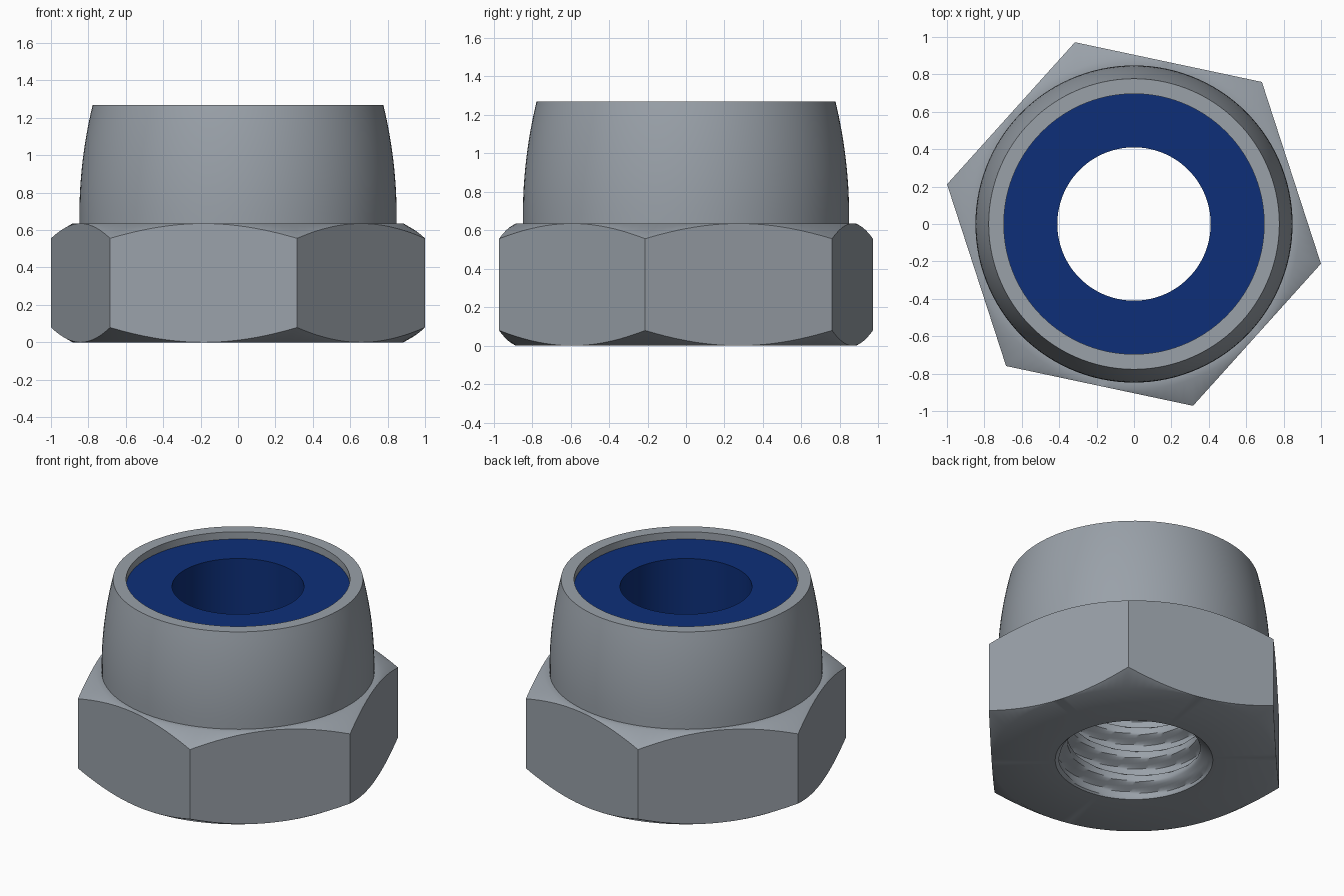
import bpy, bmesh, math

if "Cube" in bpy.data.objects:
    bpy.data.objects.remove(bpy.data.objects["Cube"])

SEG = 120                     # steps around, a multiple of the six flats
START = math.radians(48)      # angle of one hex corner
APOTHEM, HEX_H = 0.885, 0.635
SLOPE = math.tan(math.radians(30))
BORE, ROOT, PITCH = 0.412, 0.485, 0.17
SEAT, RIM = 0.82, 1.27


def material(name, rgb):
    m = bpy.data.materials.new(name)
    m.diffuse_color = (*rgb, 1)
    m.use_nodes = True
    m.node_tree.nodes["Principled BSDF"].inputs["Base Color"].default_value = m.diffuse_color
    return m


def loft(name, rows, mat):
    """Closed ring of quads; each row maps an angle to (radius, height)."""
    bm = bmesh.new()
    grid = []
    for row in rows:
        ring = []
        for i in range(SEG):
            a = START + math.tau * i / SEG
            r, z = row(a)
            ring.append(bm.verts.new((r * math.cos(a), r * math.sin(a), z)))
        grid.append(ring)
    for j in range(len(grid)):
        lower, upper = grid[j], grid[(j + 1) % len(grid)]
        for i in range(SEG):
            k = (i + 1) % SEG
            bm.faces.new((lower[i], lower[k], upper[k], upper[i]))
    bmesh.ops.remove_doubles(bm, verts=bm.verts, dist=1e-5)
    bmesh.ops.recalc_face_normals(bm, faces=bm.faces)
    me = bpy.data.meshes.new(name)
    bm.to_mesh(me)
    bm.free()
    ob = bpy.data.objects.new(name, me)
    bpy.context.collection.objects.link(ob)
    me.materials.append(mat)
    bpy.context.view_layer.objects.active = ob
    ob.select_set(True)
    bpy.ops.object.shade_smooth_by_angle(angle=math.radians(35))
    ob.select_set(False)
    return ob


def circle(r, z):
    return lambda a: (r, z)


def hex_edge(top):
    """Hexagon outline where the flats meet the conical chamfer."""
    def row(a):
        off = (a - START) % (math.pi / 3) - math.pi / 6
        r = APOTHEM / math.cos(off)
        drop = (r - APOTHEM) * SLOPE
        return r, HEX_H - drop if top else drop
    return row


def thread(z):
    """Helical groove, opened by a countersink at the bottom."""
    def row(a):
        t = (z / PITCH - a / math.tau) % 1
        groove = min(1, max(0, 1.6 * (0.5 - 0.5 * math.cos(math.tau * t)) - 0.3))
        r = BORE + (ROOT - BORE) * groove
        return max(r, 0.49 - z), z
    return row


steel = material("steel grey", (0.32, 0.355, 0.395))
nylon = material("nylon blue", (0.004, 0.028, 0.19))

# Nut: threaded bore, chamfered hexagon, curved collar, insert recess
rows = [thread(SEAT * i / 80) for i in range(80, -1, -1)]
rows += [circle(APOTHEM, 0), hex_edge(False), hex_edge(True),
         circle(APOTHEM, HEX_H), circle(0.848, HEX_H)]
for i in range(13):
    t = i / 12
    z = 0.68 + (RIM - 0.68) * t
    rows.append(circle(0.848 - 0.071 * t * t, z))
rows += [circle(0.696, RIM), circle(0.696, SEAT)]
loft("nut_body", rows, steel)

# Locking ring set a little below the rim
loft("locking_ring", [circle(0.41, SEAT - 0.005), circle(0.697, SEAT - 0.005),
                      circle(0.697, 1.22), circle(0.41, 1.22)], nylon)
